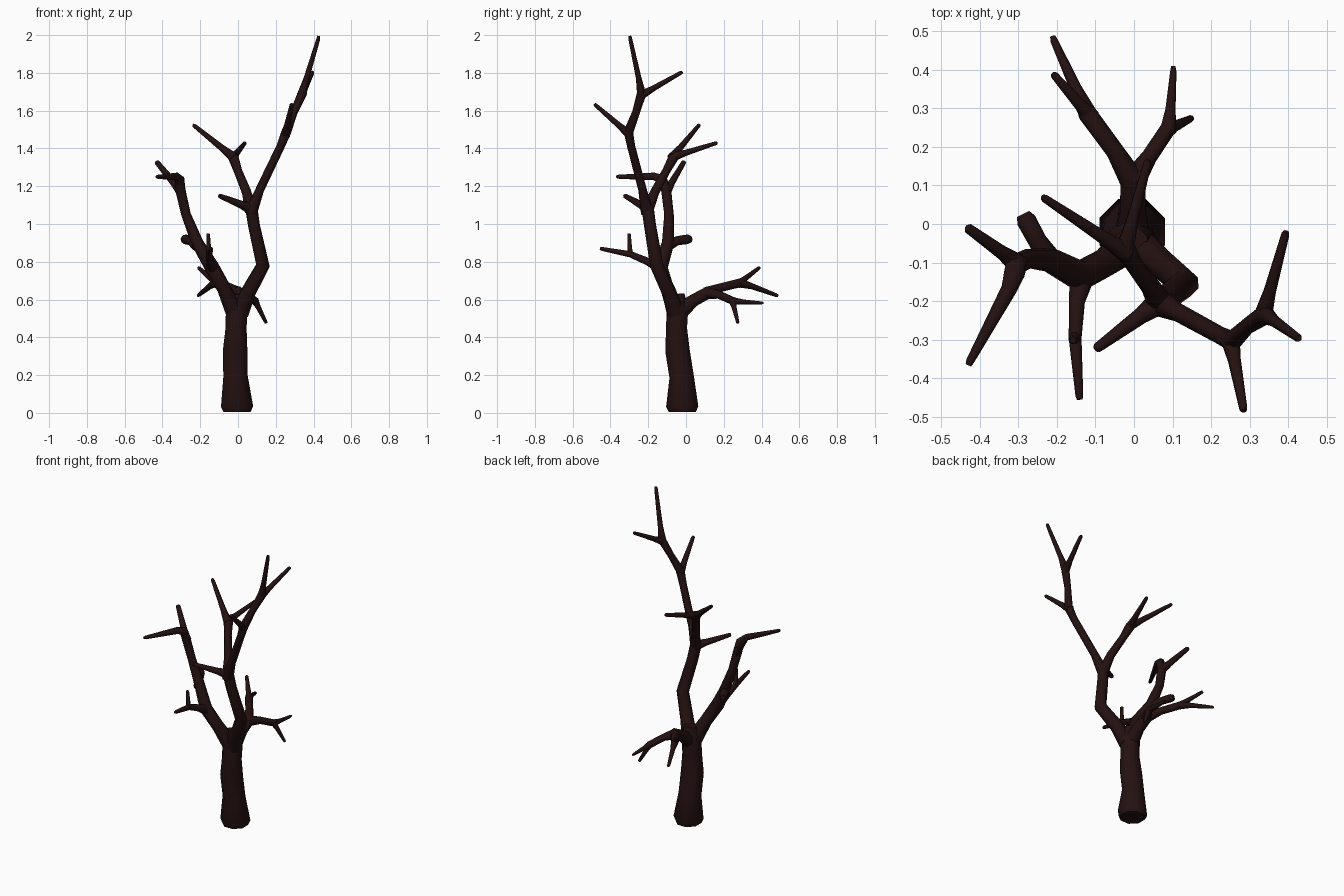
import bpy, bmesh, math
from mathutils import Vector

bark = bpy.data.materials.new("dark_bark")
bark.diffuse_color = (0.018, 0.0055, 0.0055, 1)


def limb(name, pts, sides=8):
    """Tapered tube through (x, y, z, radius) points, with mitred bends."""
    P = [Vector(p[:3]) for p in pts]
    n = len(P)
    dirs = [(P[i + 1] - P[i]).normalized() for i in range(n - 1)]
    bm = bmesh.new()
    rings = []
    ref = Vector((1, 0, 0)) if abs(dirs[0].x) < 0.8 else Vector((0, 1, 0))
    for i, p in enumerate(P):
        t = (dirs[max(i - 1, 0)] + dirs[min(i, n - 2)]).normalized()
        u = (ref - t * ref.dot(t)).normalized()
        v = t.cross(u)
        ref = u
        ring = []
        for k in range(sides):
            a = 2 * math.pi * (k + 0.5) / sides
            ring.append(bm.verts.new(p + (u * math.cos(a) + v * math.sin(a)) * pts[i][3]))
        rings.append(ring)
    for a, b in zip(rings, rings[1:]):
        for k in range(sides):
            j = (k + 1) % sides
            bm.faces.new((a[k], a[j], b[j], b[k]))
    bm.faces.new(rings[0][::-1])
    bm.faces.new(rings[-1])
    me = bpy.data.meshes.new(name)
    bm.to_mesh(me)
    bm.free()
    me.materials.append(bark)
    ob = bpy.data.objects.new(name, me)
    bpy.context.collection.objects.link(ob)
    bpy.context.view_layer.objects.active = ob
    ob.select_set(True)
    bpy.ops.object.shade_smooth_by_angle(angle=math.radians(50))
    ob.select_set(False)


def twig(name, start, tip, r0=0.022, r1=0.011):
    """Straight twig, flared where it leaves its branch."""
    s, t = Vector(start), Vector(tip)
    m = s.lerp(t, 0.3)
    limb(name, [(*s, r0), (*m, r0 * 0.45 + r1 * 0.5), (*t.lerp(s, 0.03), r1), (*t, r1 * 0.7)], 8)


# Trunk
limb("trunk", [(-0.005, -0.02, 0.005, 0.078), (-0.005, -0.02, 0.035, 0.092),
               (-0.013, -0.023, 0.19, 0.070), (-0.015, -0.045, 0.33, 0.070),
               (-0.010, -0.050, 0.45, 0.060), (-0.007, -0.045, 0.56, 0.062),
               (-0.007, -0.050, 0.63, 0.045)])

# Main right limb and its crown
limb("right_limb", [(0.01, -0.055, 0.53, 0.050), (0.055, -0.09, 0.64, 0.041),
                    (0.132, -0.155, 0.78, 0.038), (0.085, -0.19, 0.99, 0.034),
                    (0.068, -0.205, 1.10, 0.035)])
limb("top_branch", [(0.068, -0.205, 1.06, 0.036), (0.115, -0.23, 1.18, 0.024),
                    (0.225, -0.29, 1.41, 0.023), (0.255, -0.305, 1.485, 0.027),
                    (0.295, -0.265, 1.59, 0.021), (0.34, -0.235, 1.69, 0.026),
                    (0.362, -0.25, 1.77, 0.016), (0.425, -0.295, 1.98, 0.011),
                    (0.428, -0.297, 1.995, 0.008)])
twig("top_back_twig", (0.335, -0.24, 1.68), (0.395, -0.02, 1.805), 0.025)
twig("top_front_twig", (0.25, -0.295, 1.47), (0.285, -0.485, 1.635), 0.027)
twig("low_front_twig", (0.07, -0.20, 1.08), (-0.10, -0.325, 1.15), 0.034, 0.013)
limb("middle_branch", [(0.068, -0.205, 1.07, 0.034), (0.045, -0.165, 1.17, 0.026),
                       (0.0, -0.105, 1.28, 0.023), (-0.025, -0.065, 1.355, 0.029)])
twig("middle_left_twig", (-0.02, -0.075, 1.35), (-0.237, 0.07, 1.525), 0.027)
twig("middle_back_twig", (-0.025, -0.07, 1.355), (0.037, 0.165, 1.43), 0.026)

# Left limb and its twigs
limb("left_limb", [(-0.02, -0.055, 0.54, 0.050), (-0.075, -0.10, 0.66, 0.038),
                   (-0.14, -0.135, 0.775, 0.040), (-0.215, -0.095, 0.90, 0.033),
                   (-0.275, -0.09, 1.05, 0.026), (-0.305, -0.105, 1.18, 0.028),
                   (-0.31, -0.125, 1.235, 0.028), (-0.325, -0.17, 1.252, 0.021),
                   (-0.425, -0.355, 1.25, 0.011), (-0.43, -0.367, 1.25, 0.008)])
twig("left_upper_twig", (-0.30, -0.105, 1.17), (-0.432, -0.01, 1.33), 0.028, 0.014)
limb("left_stub", [(-0.215, -0.10, 0.885, 0.033), (-0.25, -0.045, 0.912, 0.025),
                   (-0.28, 0.01, 0.919, 0.026), (-0.288, 0.026, 0.919, 0.018)])
limb("left_front_branch", [(-0.135, -0.13, 0.765, 0.036), (-0.148, -0.20, 0.80, 0.022),
                           (-0.153, -0.295, 0.84, 0.018), (-0.142, -0.445, 0.868, 0.011),
                           (-0.141, -0.455, 0.87, 0.008)])
twig("left_front_twig", (-0.153, -0.295, 0.835), (-0.158, -0.302, 0.95), 0.018, 0.010)

# Back limb splitting into two forked branches
limb("back_limb", [(-0.005, -0.04, 0.53, 0.050), (-0.003, 0.04, 0.595, 0.036),
                   (-0.003, 0.125, 0.642, 0.034)])
limb("back_left_branch", [(-0.003, 0.11, 0.635, 0.034), (-0.05, 0.19, 0.665, 0.024),
                          (-0.12, 0.285, 0.688, 0.025), (-0.15, 0.35, 0.67, 0.016),
                          (-0.207, 0.475, 0.624, 0.010), (-0.211, 0.487, 0.62, 0.007)])
twig("back_left_twig", (-0.11, 0.275, 0.682), (-0.21, 0.39, 0.77), 0.024, 0.010)
limb("back_right_branch", [(-0.003, 0.11, 0.635, 0.034), (0.04, 0.175, 0.625, 0.022),
                           (0.09, 0.25, 0.592, 0.022), (0.095, 0.30, 0.588, 0.014),
                           (0.102, 0.395, 0.582, 0.009), (0.102, 0.41, 0.582, 0.006)])
twig("back_right_twig", (0.088, 0.245, 0.598), (0.15, 0.275, 0.475), 0.022, 0.009)
